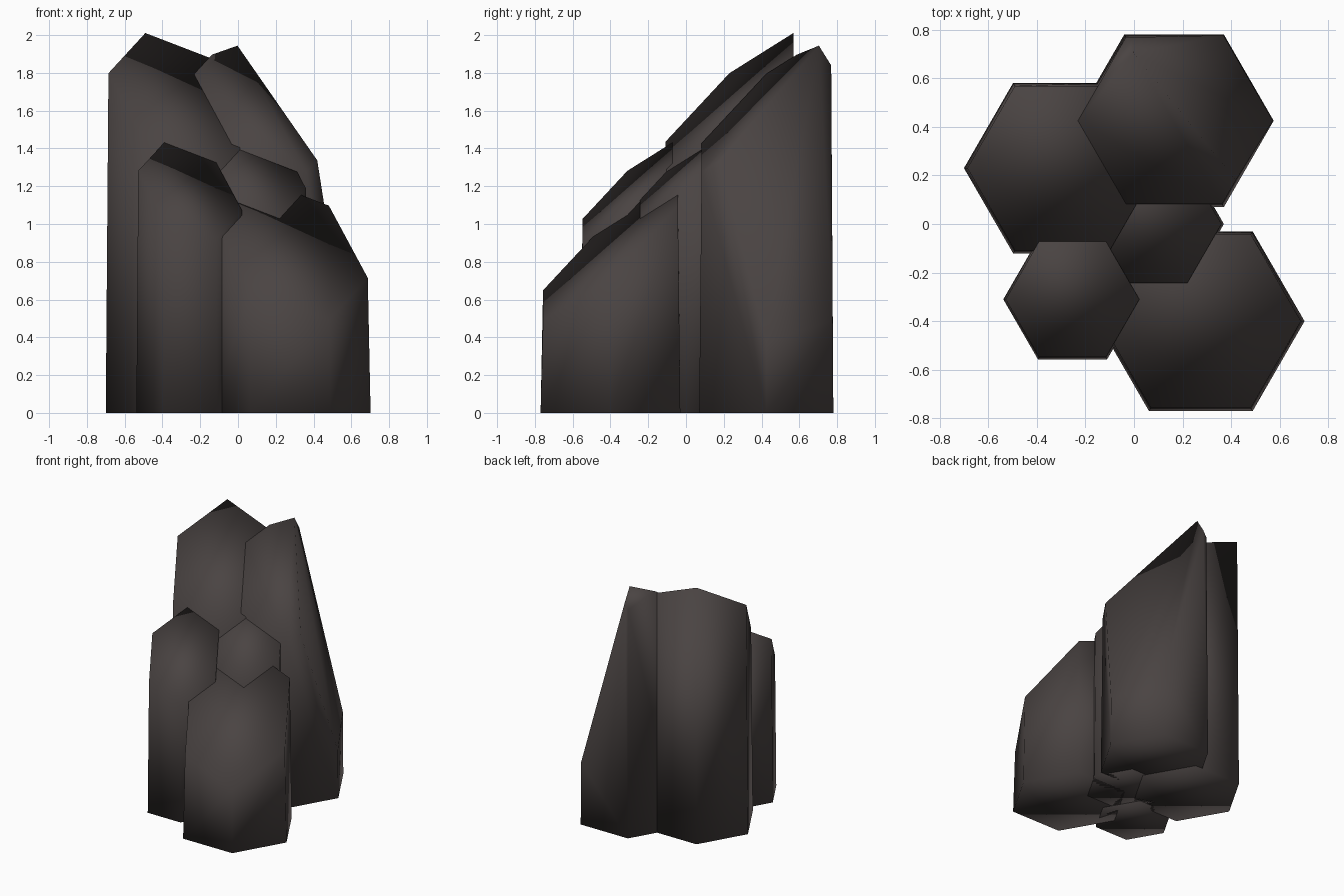
import bpy, bmesh, math
from mathutils import Vector

if "Cube" in bpy.data.objects:
    bpy.data.objects.remove(bpy.data.objects["Cube"])

# One dark basalt colour
rock = bpy.data.materials.new("dark basalt")
rock.diffuse_color = (0.068, 0.057, 0.055, 1)
rock.use_nodes = True
rock.node_tree.nodes["Principled BSDF"].inputs["Base Color"].default_value = rock.diffuse_color

TAPER = 0.965   # tops are slightly narrower than the bases


def top_height(x, y):
    """Shared sloping plane that ends all columns."""
    return 1.339 - 0.385 * x + 0.85 * y


def chip(bm, point, normal):
    """Slice off everything on the normal side and close the cut."""
    geom = bm.verts[:] + bm.edges[:] + bm.faces[:]
    bmesh.ops.bisect_plane(bm, geom=geom, plane_co=Vector(point),
                           plane_no=Vector(normal).normalized(), clear_outer=True)
    open_edges = [e for e in bm.edges if e.is_boundary]
    bmesh.ops.holes_fill(bm, edges=open_edges, sides=0)


def column(name, cx, cy, radius, lift=0.0, chips=()):
    """Six-sided column with a slanted top and optional broken corners."""
    bm = bmesh.new()
    base, top = [], []
    for i in range(6):
        a = math.radians(60 * i)
        dx, dy = radius * math.cos(a), radius * math.sin(a)
        base.append(bm.verts.new((cx + dx, cy + dy, 0)))
        x, y = cx + dx * TAPER, cy + dy * TAPER
        top.append(bm.verts.new((x, y, top_height(x, y) + lift)))
    bm.faces.new(base[::-1])
    bm.faces.new(top)
    for i in range(6):
        j = (i + 1) % 6
        bm.faces.new((base[i], base[j], top[j], top[i]))
    for point, normal in chips:
        chip(bm, point, normal)
    bmesh.ops.recalc_face_normals(bm, faces=bm.faces[:])
    for f in bm.faces:
        f.smooth = True
    mesh = bpy.data.meshes.new(name)
    bm.to_mesh(mesh)
    bm.free()
    mesh.materials.append(rock)
    obj = bpy.data.objects.new(name, mesh)
    bpy.context.collection.objects.link(obj)
    return obj


# Large columns
column("back_left_column", -0.295, 0.23, 0.405)
column("back_right_column", 0.165, 0.425, 0.41, lift=0.006, chips=[
    ((0.43, 0.18, 1.30), (0.787, 0.38, 0.22)),      # long break down the right side
    ((-0.12, 0.61, 1.89), (-0.68, 0.62, 0.40)),     # chipped peak
])
column("front_right_column", 0.275, -0.40, 0.427, lift=-0.02)

# Small columns
column("front_left_column", -0.253, -0.31, 0.285, lift=0.003)
column("middle_column", 0.08, 0.0, 0.29, lift=-0.012)
